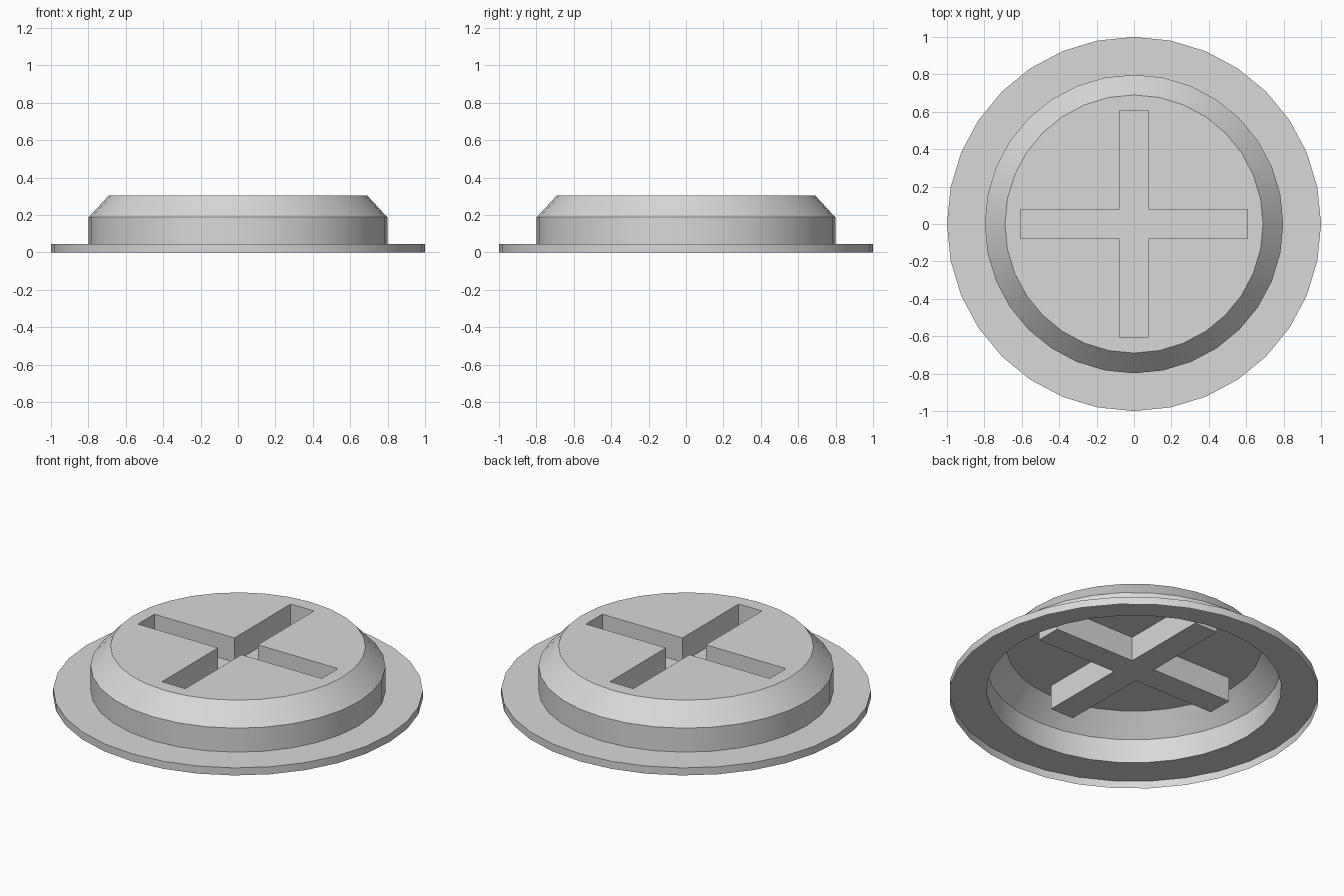
import bpy
import bmesh
import math

cube = bpy.data.objects.get("Cube")
if cube:
    bpy.data.objects.remove(cube, do_unlink=True)

SIDES = 32
ARM, HALF = 0.607, 0.077      # cross recess: arm length and half width
TOP_Z, FLOOR_Z = 0.305, 0.16

grey = bpy.data.materials.new("plain grey")
grey.use_nodes = True
colour = (0.69, 0.69, 0.69, 1)
grey.diffuse_color = colour
grey.node_tree.nodes["Principled BSDF"].inputs["Base Color"].default_value = colour

bm = bmesh.new()


def ring(radius, z):
    angles = [math.tau * i / SIDES for i in range(SIDES)]
    return [bm.verts.new((radius * math.cos(a), radius * math.sin(a), z)) for a in angles]


def cross(z):
    corner = [(ARM, -HALF), (ARM, HALF), (HALF, HALF)]
    points = []
    for _ in range(4):
        points += corner
        corner = [(-y, x) for x, y in corner]
    return [bm.verts.new((x, y, z)) for x, y in points]


def bridge(low, high):
    n = len(low)
    for i in range(n):
        j = (i + 1) % n
        bm.faces.new((low[i], low[j], high[j], high[i]))


def loop_edges(loop):
    n = len(loop)
    return [bm.edges.get((loop[i], loop[(i + 1) % n])) for i in range(n)]


# Thin open-bottomed sheet: skirt, flange, upright wall, bevelled shoulder
profile = [(1.0, 0), (1.0, 0.045), (0.798, 0.045), (0.798, 0.188), (0.69, TOP_Z)]
rings = [ring(r, z) for r, z in profile]
for first, second in zip(rings, rings[1:]):
    bridge(first, second)

# Cross-shaped recess with a closed floor
mouth, floor = cross(TOP_Z), cross(FLOOR_Z)
bridge(mouth, floor)
bm.faces.new(floor)

# Round top plate around the recess
bmesh.ops.triangle_fill(bm, use_beauty=True,
                        edges=loop_edges(rings[-1]) + loop_edges(mouth))

# Face the whole sheet outwards
bmesh.ops.recalc_face_normals(bm, faces=bm.faces[:])
bm.normal_update()
if min(bm.faces, key=lambda f: abs(f.calc_center_median().z - TOP_Z)).normal.z < 0:
    bmesh.ops.reverse_faces(bm, faces=bm.faces[:])

mesh = bpy.data.meshes.new("flanged_cap")
bm.to_mesh(mesh)
bm.free()
mesh.materials.append(grey)
cap = bpy.data.objects.new("flanged_cap", mesh)
bpy.context.collection.objects.link(cap)

# Smooth round walls with crisp rims
for obj in bpy.context.selected_objects:
    obj.select_set(False)
cap.select_set(True)
bpy.context.view_layer.objects.active = cap
bpy.ops.object.shade_smooth_by_angle(angle=math.radians(30))
